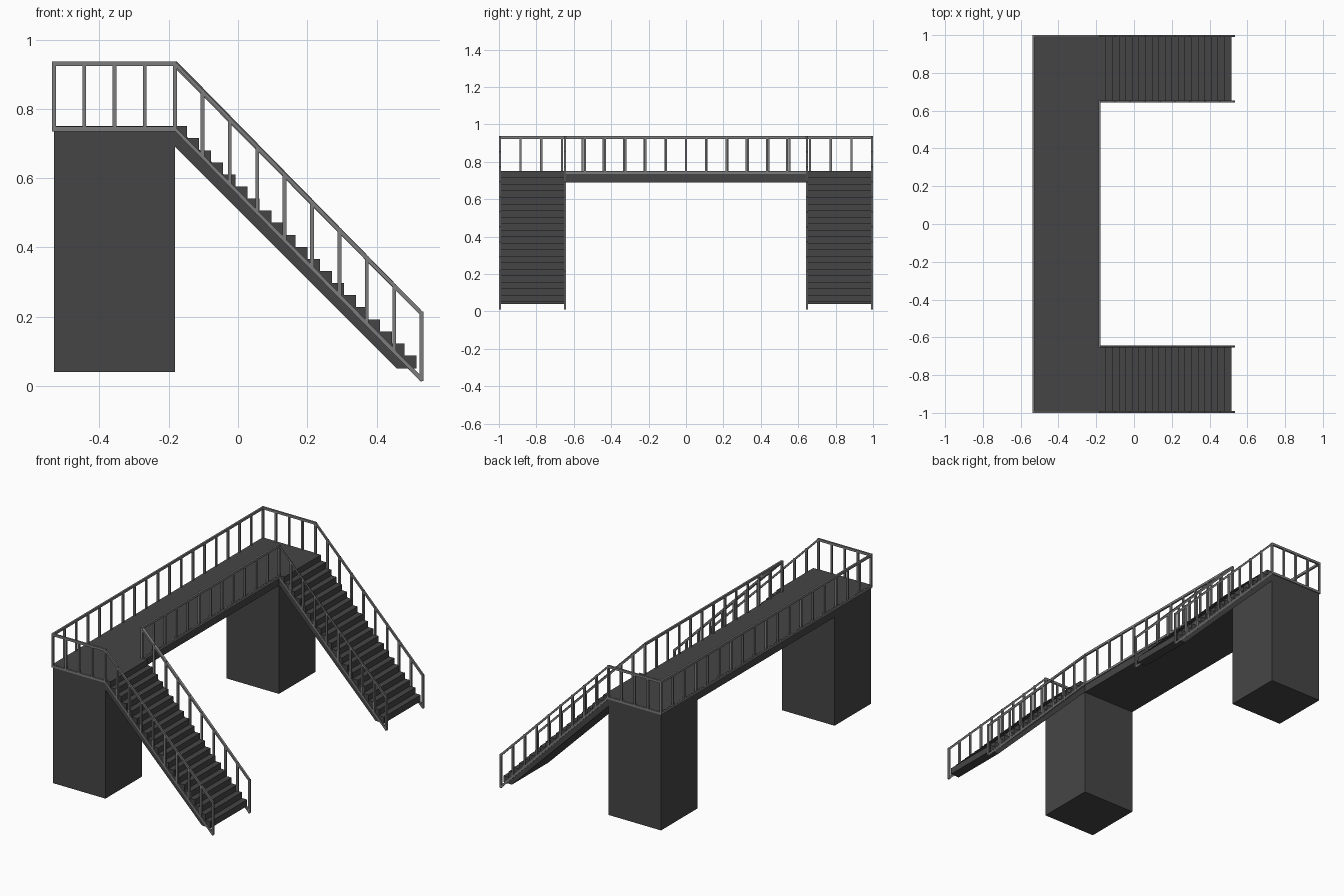
import bpy, bmesh
from mathutils import Vector

if "Cube" in bpy.data.objects:
    bpy.data.objects.remove(bpy.data.objects["Cube"])

X0, X1, X2 = -0.531, -0.182, 0.53     # back edge, inner edge, foot of the stairs
YO, YI = 0.995, 0.648                 # outer and inner side lines
R = 0.0055                            # half thickness of rails and posts


def material(name, v):
    m = bpy.data.materials.new(name)
    m.diffuse_color = (v, v, v, 1)
    m.use_nodes = True
    m.node_tree.nodes["Principled BSDF"].inputs["Base Color"].default_value = m.diffuse_color
    return m


DARK, STEEL = material("dark_grey", 0.06), material("rail_grey", 0.2)


def finish(bm, name, mat):
    bmesh.ops.recalc_face_normals(bm, faces=bm.faces)
    me = bpy.data.meshes.new(name)
    bm.to_mesh(me)
    bm.free()
    me.materials.append(mat)
    ob = bpy.data.objects.new(name, me)
    bpy.context.collection.objects.link(ob)
    return ob


def add_box(bm, lo, hi):
    vs = bmesh.ops.create_cube(bm, size=1)["verts"]
    for v in vs:
        v.co = Vector([lo[i] + (v.co[i] + 0.5) * (hi[i] - lo[i]) for i in range(3)])


def box(name, lo, hi):
    bm = bmesh.new()
    add_box(bm, lo, hi)
    return finish(bm, name, DARK)


def stairs(name, y0, y1, n=20):
    # stepped profile with sloping underside, extruded across the flight
    run = (0.515 - X1) / n
    prof = [(X1, 0.69), (X1, 0.75)]
    for i in range(n):
        z = 0.75 - i * run
        x = X1 + (i + 1) * run
        prof += [(x, z), (x, z - run if i < n - 1 else 0.05)]
    prof.append((0.458, 0.05))
    bm = bmesh.new()
    f = bm.faces.new([bm.verts.new((x, y0, z)) for x, z in prof])
    ext = bmesh.ops.extrude_face_region(bm, geom=[f])["geom"]
    bmesh.ops.translate(bm, vec=(0, y1 - y0, 0),
                        verts=[v for v in ext if isinstance(v, bmesh.types.BMVert)])
    return finish(bm, name, DARK)


def sweep(bm, path):
    # rectangular bar along a path (x, y, z, half height), mitred in plan
    rings = []
    for i, (x, y, z, h) in enumerate(path):
        dirs = []
        for a, b in ((i - 1, i), (i, i + 1)):
            if a >= 0 and b < len(path):
                dirs.append((Vector(path[b][:2]) - Vector(path[a][:2])).normalized())
        ns = [Vector((-d.y, d.x)) for d in dirs]
        n = sum(ns, Vector((0, 0))).normalized()
        n *= R / n.dot(ns[0])
        rings.append([bm.verts.new((x + s * n.x, y + s * n.y, z + t * h))
                      for s, t in ((-1, -1), (1, -1), (1, 1), (-1, 1))])
    for a, b in zip(rings, rings[1:]):
        for k in range(4):
            bm.faces.new((a[k], a[(k + 1) % 4], b[(k + 1) % 4], b[k]))
    bm.faces.new(rings[0])
    bm.faces.new(rings[-1])


def railing(name, plan, counts):
    # plan: (x, y, bottom z, top z, rail half height); counts: post gaps per run
    bm = bmesh.new()
    sweep(bm, [(x, y, b, h) for x, y, b, t, h in plan])
    sweep(bm, [(x, y, t, h) for x, y, b, t, h in plan])
    for k, n in enumerate(counts):
        last = k == len(counts) - 1
        for i in range(n + (1 if last else 0)):
            x, y, b, t = Vector(plan[k][:4]).lerp(Vector(plan[k + 1][:4]), i / n)
            add_box(bm, (x - R, y - R, b - R), (x + R, y + R, t + R))
    return finish(bm, name, STEEL)


# deck
box("deck", (X0, -YO, 0.69), (X1, YO, 0.75))

# towers and stair flights on both ends
for side, s in (("front", -1), ("back", 1)):
    y0, y1 = sorted((s * YI, s * YO))
    box(side + "_tower", (X0, y0, 0.04), (X1, y1, 0.69))
    stairs(side + "_stairs", y0, y1)


# railings along the outer and inner edges
def foot(y):
    return (X2, y, 0.019, 0.209, 0.0085)


def level(x, y):
    return (x, y, 0.742, 0.93, 0.007)


railing("outer_railing",
        [foot(-YO), level(X1, -YO), level(X0, -YO), level(X0, YO), level(X1, YO), foot(YO)],
        [9, 4, 18, 4, 9])
railing("inner_railing",
        [foot(-YI), level(X1, -YI), level(X1, YI), foot(YI)],
        [9, 12, 9])
